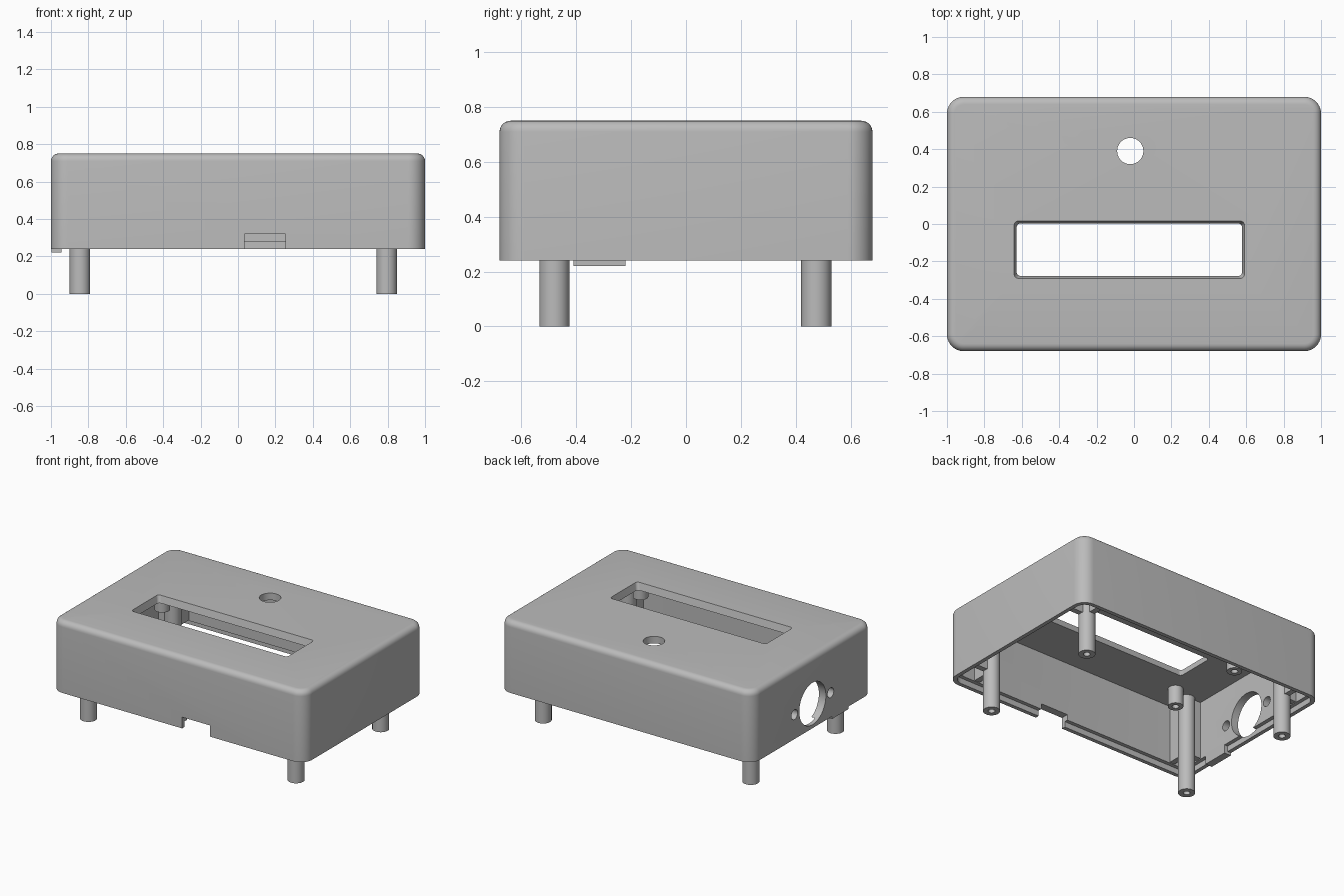
import bpy, bmesh, math
from mathutils import Matrix, Vector

old = bpy.data.objects.get("Cube")
if old:
    bpy.data.objects.remove(old, do_unlink=True)

GREY = (0.5, 0.5, 0.5, 1)
plastic = bpy.data.materials.new("grey plastic")
plastic.use_nodes = True
plastic.diffuse_color = GREY
plastic.node_tree.nodes["Principled BSDF"].inputs["Base Color"].default_value = GREY


def finish(name, bm):
    bmesh.ops.recalc_face_normals(bm, faces=bm.faces)
    mesh = bpy.data.meshes.new(name)
    bm.to_mesh(mesh)
    bm.free()
    mesh.materials.append(plastic)
    obj = bpy.data.objects.new(name, mesh)
    bpy.context.collection.objects.link(obj)
    return obj


def box(name, x, y, z, corner=0, top_round=0, flare=0):
    """Box from (min, max) ranges; optional rounded corners, rounded top, wider top."""
    bm = bmesh.new()
    bmesh.ops.create_cube(bm, size=1)
    for v in bm.verts:
        v.co = Vector([(r[0] + r[1]) / 2 + c * (r[1] - r[0]) for c, r in zip(v.co, (x, y, z))])
        if flare and v.co.z > z[1] - 0.001:
            v.co.x += flare if v.co.x > sum(x) / 2 else -flare
            v.co.y += flare if v.co.y > sum(y) / 2 else -flare
    if corner:
        upright = [e for e in bm.edges if abs(e.verts[0].co.z - e.verts[1].co.z) > 0.001]
        bmesh.ops.bevel(bm, geom=upright, offset=corner, segments=10, profile=0.5, affect='EDGES')
    if top_round:
        rim = [e for e in bm.edges if all(v.co.z > z[1] - 0.001 for v in e.verts)]
        bmesh.ops.bevel(bm, geom=rim, offset=top_round, segments=6, profile=0.5, affect='EDGES')
    return finish(name, bm)


def cylinder(name, centre, radius, length, axis='Z'):
    bm = bmesh.new()
    turn = Matrix.Rotation(math.pi / 2, 4, 'Y') if axis == 'X' else Matrix.Identity(4)
    bmesh.ops.create_cone(bm, cap_ends=True, segments=40, radius1=radius, radius2=radius,
                          depth=length, matrix=Matrix.Translation(centre) @ turn)
    return finish(name, bm)


def cut(obj, *cutters):
    for c in cutters:
        mod = obj.modifiers.new("cut", 'BOOLEAN')
        mod.operation = 'DIFFERENCE'
        mod.solver = 'EXACT'
        mod.object = c
    bpy.context.view_layer.update()
    graph = bpy.context.evaluated_depsgraph_get()
    mesh = bpy.data.meshes.new_from_object(obj.evaluated_get(graph))
    obj.modifiers.clear()
    obj.data = mesh
    for c in cutters:
        bpy.data.objects.remove(c, do_unlink=True)


def post(name, x, y, bottom, top, radius):
    """Hanging post with a screw hole in its lower end."""
    obj = cylinder(name, (x, y, (bottom + top) / 2), radius, top - bottom)
    cut(obj, cylinder("screw_hole", (x, y, bottom), 0.022, 0.2))
    return obj


# Hollow lid shell, open below
BASE, TOP, CEILING = 0.24, 0.75, 0.70
shell = box("shell", (-1, 1), (-0.68, 0.68), (BASE, TOP), 0.09, 0.04)
cut(shell, box("cavity", (-0.945, 0.945), (-0.625, 0.625), (0.1, CEILING), 0.04))
# Stepped rim
cut(shell, box("rim_step", (-0.972, 0.972), (-0.652, 0.652), (0.1, 0.28), 0.065))
# Display window with sloping sides, and the button hole
cut(shell, box("window", (-0.625, 0.575), (-0.275, 0), (0.69, 0.76), 0.02, flare=0.018))
cut(shell, cylinder("button_hole", (-0.02, 0.39, 0.72), 0.07, 0.2))
# Cable notch in the front wall
cut(shell, box("notch", (0.035, 0.255), (-0.8, -0.55), (0.1, 0.32)))
# Socket opening and its two screw holes in the side wall
cut(shell, cylinder("socket_hole", (-1, 0, 0.415), 0.15, 0.3, 'X'))
for side in (-1, 1):
    cut(shell, cylinder("socket_screw_hole", (-1, side * 0.204, 0.415), 0.035, 0.3, 'X'))
parts = [shell]

# Tab below the side wall
parts.append(box("side_tab", (-0.998, -0.945), (-0.41, -0.22), (0.22, 0.3)))

# Legs, each tied to the two nearest walls by ribs
for x, wx in ((-0.845, -0.96), (0.795, 0.96)):
    for y, wy in ((-0.48, -0.64), (0.475, 0.64)):
        parts.append(post("leg", x, y, 0, 0.72, 0.055))
        parts.append(box("leg_rib_side", sorted((x, wx)), (y - 0.02, y + 0.02), (0.285, 0.72)))
        parts.append(box("leg_rib_end", (x - 0.02, x + 0.02), sorted((y, wy)), (0.285, 0.72)))

# Short display posts around the window
for x in (-0.71, 0.66):
    for y in (-0.43, 0.16):
        parts.append(post("display_post", x, y, 0.57, 0.72, 0.05))

bpy.ops.object.select_all(action='DESELECT')
for p in parts:
    p.select_set(True)
bpy.context.view_layer.objects.active = shell
bpy.ops.object.shade_smooth_by_angle(angle=math.radians(30))
